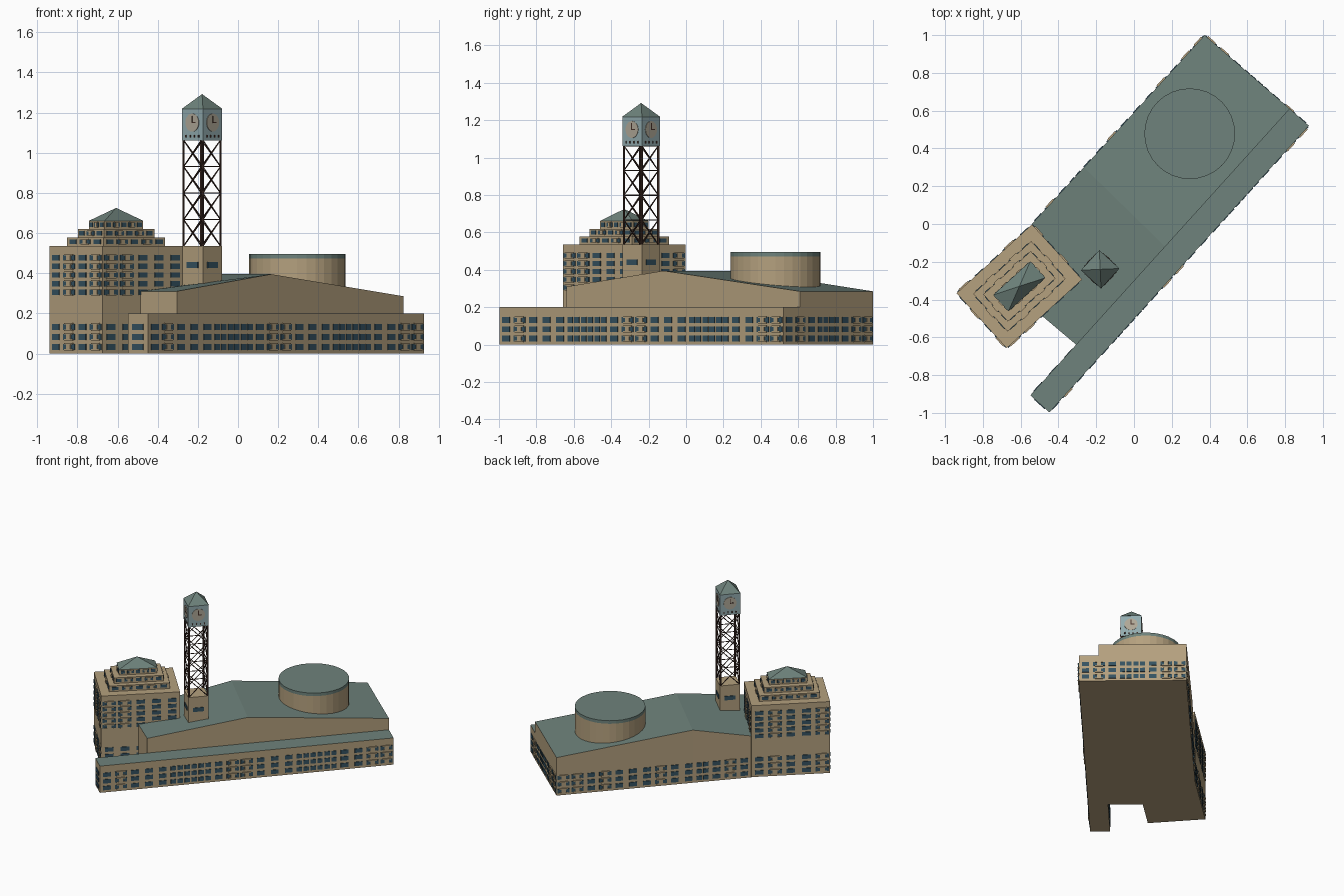
import bpy, bmesh
from math import cos, sin, radians, pi
from mathutils import Vector, Matrix

cube = bpy.data.objects.get("Cube")
if cube:
    bpy.data.objects.remove(cube)


def material(name, rgb):
    m = bpy.data.materials.new(name)
    m.use_nodes = True
    m.diffuse_color = (*rgb, 1)
    m.node_tree.nodes["Principled BSDF"].inputs["Base Color"].default_value = (*rgb, 1)
    return m


STONE = material("tan stone", (0.46, 0.355, 0.21))
ROOF = material("green roof", (0.156, 0.225, 0.2))
GLASS = material("blue glass", (0.035, 0.085, 0.12))
STEEL = material("brown steel", (0.06, 0.03, 0.022))
PANEL = material("pale blue panel", (0.29, 0.41, 0.43))
DIAL = material("clock dial", (0.43, 0.39, 0.31))


def finish(name, bm, mats):
    me = bpy.data.meshes.new(name)
    bm.to_mesh(me)
    bm.free()
    for m in mats:
        me.materials.append(m)
    ob = bpy.data.objects.new(name, me)
    bpy.context.collection.objects.link(ob)
    return ob


def prism(name, pts, z0, z1, mats, roof_groups=None):
    """Walls over a footprint; z1 is one height or one per corner. Last material goes on top."""
    bm = bmesh.new()
    n = len(pts)
    tops = z1 if isinstance(z1, list) else [z1] * n
    lo = [bm.verts.new((x, y, z0)) for x, y in pts]
    hi = [bm.verts.new((x, y, z)) for (x, y), z in zip(pts, tops)]
    bm.faces.new(lo[::-1])
    for i in range(n):
        j = (i + 1) % n
        bm.faces.new((lo[i], lo[j], hi[j], hi[i]))
    for group in roof_groups or [range(n)]:
        bm.faces.new([hi[i] for i in group]).material_index = len(mats) - 1
    return finish(name, bm, mats)


def pyramid(name, pts, z0, z1):
    bm = bmesh.new()
    lo = [bm.verts.new((x, y, z0)) for x, y in pts]
    mid = sum((Vector(p) for p in pts), Vector((0, 0))) / len(pts)
    tip = bm.verts.new((mid.x, mid.y, z1))
    bm.faces.new(lo[::-1])
    for i in range(len(pts)):
        bm.faces.new((lo[i], lo[(i + 1) % len(pts)], tip))
    return finish(name, bm, [ROOF])


def rect(cx, cy, hx, hy, deg):
    c, s = cos(radians(deg)), sin(radians(deg))
    return [(cx + a * hx * c - b * hy * s, cy + a * hx * s + b * hy * c)
            for a, b in ((-1, -1), (1, -1), (1, 1), (-1, 1))]


def wall_frame(p, q):
    """Matrix whose x runs along the wall, y into it and z up."""
    d = (Vector(q) - Vector(p)).normalized()
    m = Matrix(((d.x, -d.y, 0, p[0]), (d.y, d.x, 0, p[1]), (0, 0, 1, 0), (0, 0, 0, 1)))
    return m, (Vector(q) - Vector(p)).length


def plate(bm, frame, s, z, w, h, depth=0.004, mat=0, tilt=0):
    m = (frame @ Matrix.Translation((s, 0, z)) @ Matrix.Rotation(tilt, 4, 'Y')
         @ Matrix.Diagonal((w, depth * 2, h, 1)))
    new = bmesh.ops.create_cube(bm, size=1, matrix=m)["verts"]
    for f in {f for v in new for f in v.link_faces}:
        f.material_index = mat


def windows(name, p, q, rows, pattern, h=0.03):
    """w = single window, d = close pair, b = framed bay."""
    bm = bmesh.new()
    frame, length = wall_frame(p, q)
    pitch = length / len(pattern)
    for z in rows:
        for i, kind in enumerate(pattern):
            s = (i + 0.5) * pitch
            if kind == "w":
                plate(bm, frame, s, z, pitch * 0.55, h)
            else:
                for side in (-1, 1):
                    plate(bm, frame, s + side * pitch * 0.24, z, pitch * 0.38, h)
            if kind == "b":
                for dz in (-0.5, 0.5):
                    plate(bm, frame, s, z + dz * h, pitch * 0.6, h * 0.25, 0.008, 1)
                plate(bm, frame, s, z, pitch * 0.3, h, 0.008, 1)
    return finish(name, bm, [GLASS, STONE])


# Low front wing and long hall with a ridged roof
wing = [(-0.448, -0.997), (0.926, 0.52), (0.825, 0.61), (-0.549, -0.907)]
prism("front_wing", wing, 0, 0.2, [STONE, ROOF])
start, ridge_front, end = (-0.305, -0.64), (0.165, -0.12), (0.825, 0.61)
back, ridge_back = (0.374, 1.0), (-0.265, 0.3)
corner, inner = (-0.541, 0.0), (-0.485, -0.488)
prism("hall", [start, ridge_front, end, back, ridge_back, corner, inner], 0,
      [0.31, 0.395, 0.285, 0.285, 0.395, 0.31, 0.31], [STONE, ROOF],
      [(0, 1, 4, 5, 6), (1, 2, 3, 4)])

LOW = (0.033, 0.083, 0.132)
windows("wing_front_windows", wing[0], wing[1], LOW, "wbwwwdddwbbwwwdddwwbb")
windows("end_windows", wing[1], back, LOW, "wbwddwbb")
windows("hall_back_windows", back, corner, LOW, "bbwbwwwbwwdwbw")
windows("wing_end_windows", wing[3], wing[0], LOW, "w")
windows("wing_inner_windows", start, wing[3], LOW, "www")

# Round drum on the hall roof
for name, z0, z1, mat in (("drum", 0.25, 0.472, STONE), ("drum_roof", 0.472, 0.495, ROOF)):
    bm = bmesh.new()
    bmesh.ops.create_cone(bm, cap_ends=True, segments=32, radius1=0.24, radius2=0.24, depth=z1 - z0,
                          matrix=Matrix.Translation((0.295, 0.478, (z0 + z1) / 2)))
    finish(name, bm, [mat])

# Office block with stepped top
def block(inset):
    return rect(-0.607, -0.33, 0.27 - inset, 0.197 - inset, 42.3)


base = block(0)
prism("office_block", base, 0, 0.535, [STONE])
HIGH = (0.305, 0.348, 0.391, 0.434, 0.477)
for i, pattern in enumerate(("bbwww", "wbwb", "wbwwb", "wbwb")):
    p, q = base[i], base[(i + 1) % 4]
    windows("block_windows", p, q, HIGH[1:] if i == 1 else HIGH, pattern, 0.027)
    if i != 1:
        windows("block_low_windows", p, q, LOW, "wwwww" if i == 0 else pattern)
for k, inset in enumerate((0.0625, 0.1, 0.14)):
    pts = block(inset)
    z0 = 0.535 + 0.042 * k
    prism("block_step", pts, z0, z0 + 0.042, [STONE])
    for i in range(4):
        windows("step_windows", pts[i], pts[(i + 1) % 4], (z0 + 0.022,),
                "wbwbw" if i % 2 == 0 else "wbw", 0.022)
pyramid("block_roof", block(0.138), 0.66, 0.725)

# Clock tower base
def shaft(half):
    return rect(-0.179, -0.24, half, half, 47.5)


foot = shaft(0.07)
prism("clock_tower_base", foot, 0.25, 0.535, [STONE])
for i in range(4):
    windows("base_windows", foot[i], foot[(i + 1) % 4], (0.44,), "w", 0.03)

# Steel lattice: legs, rings and crossed braces
bm = bmesh.new()


def bar(a, b, r):
    a, b = Vector(a), Vector(b)
    m = Matrix.Translation((a + b) / 2) @ (b - a).to_track_quat('Z', 'Y').to_matrix().to_4x4()
    bmesh.ops.create_cone(bm, cap_ends=True, segments=6, radius1=r, radius2=r,
                          depth=(b - a).length, matrix=m)


legs = shaft(0.065)
levels = [0.535 + 0.132 * k for k in range(5)]
for i in range(4):
    p, q = legs[i], legs[(i + 1) % 4]
    bar((*p, levels[0]), (*p, levels[-1]), 0.006)
    for lo, hi in zip(levels, levels[1:]):
        bar((*p, lo), (*q, hi), 0.003)
        bar((*q, lo), (*p, hi), 0.003)
        bar((*p, hi), (*q, hi), 0.003)
finish("lattice", bm, [STEEL])

# Clock head with a dial on each side
head = shaft(0.071)
prism("clock_head", head, 1.062, 1.218, [PANEL])
pyramid("clock_roof", shaft(0.072), 1.218, 1.292)
for i in range(4):
    frame, length = wall_frame(head[i], head[(i + 1) % 4])
    mid = length / 2
    bm = bmesh.new()
    bmesh.ops.create_cone(bm, cap_ends=True, segments=24, radius1=0.045, radius2=0.045, depth=0.006,
                          matrix=frame @ Matrix.Translation((mid, 0, 1.15)) @ Matrix.Rotation(pi / 2, 4, 'X'))
    finish("clock_dial", bm, [DIAL])
    bm = bmesh.new()
    plate(bm, frame, mid, 1.166, 0.006, 0.036, 0.005)
    plate(bm, frame, mid + 0.012, 1.15, 0.026, 0.006, 0.005)
    for k in range(4):
        plate(bm, frame, length * (0.2 + 0.2 * k), 1.082, 0.007, 0.012)
    finish("clock_hands", bm, [STEEL])
